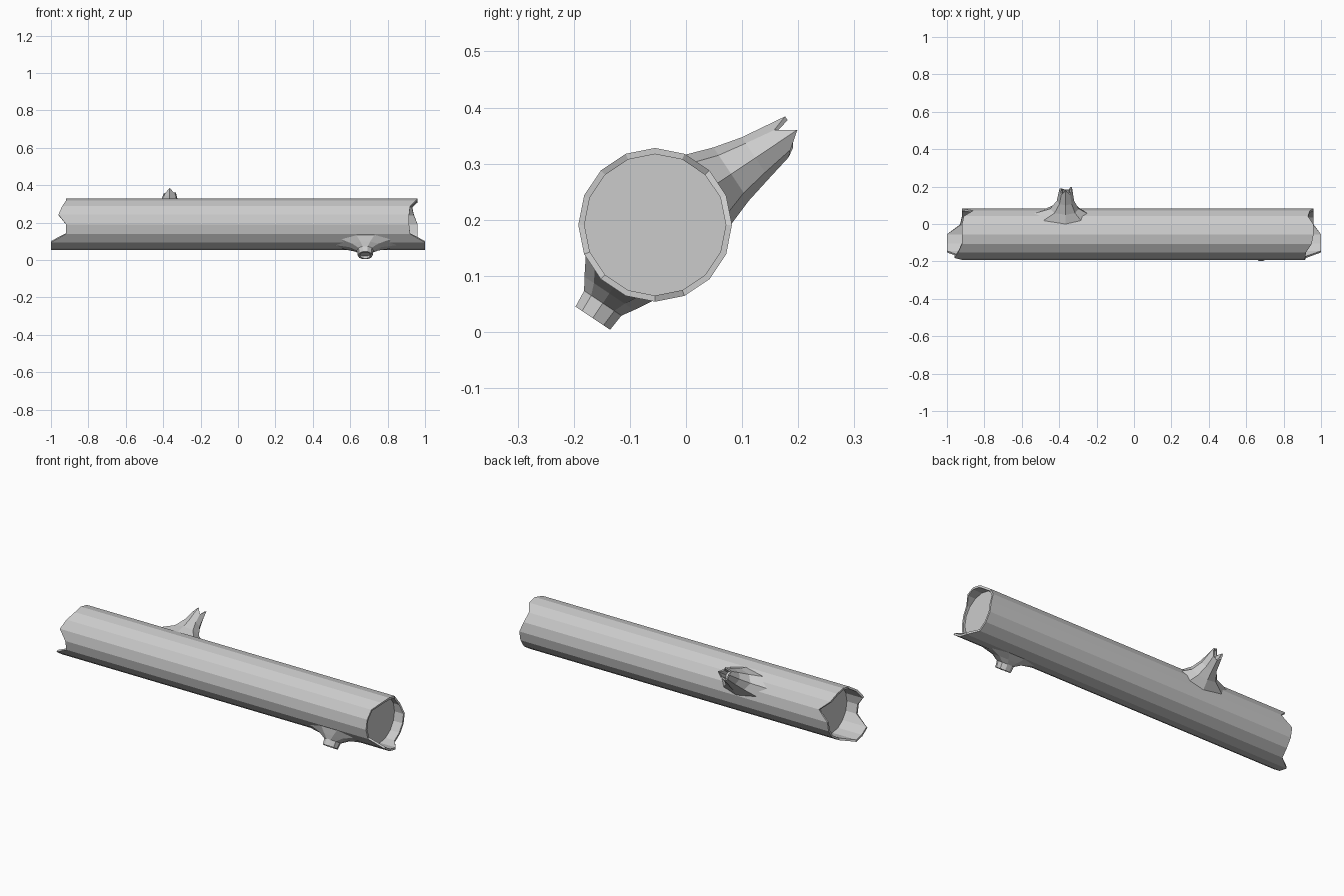
import bpy, bmesh, math
from mathutils import Vector

cube = bpy.data.objects.get("Cube")
if cube:
    bpy.data.objects.remove(cube)

SIDES = 16
RADIUS = 0.137
INNER = 0.126
CENTRE = Vector((0, -0.055, 0.191))

grey = bpy.data.materials.new("bark grey")
grey.use_nodes = True
colour = (0.6, 0.6, 0.6, 1)
grey.diffuse_color = colour
grey.node_tree.nodes["Principled BSDF"].inputs["Base Color"].default_value = colour


def finish(bm, name):
    bmesh.ops.recalc_face_normals(bm, faces=bm.faces)
    mesh = bpy.data.meshes.new(name)
    bm.to_mesh(mesh)
    bm.free()
    mesh.materials.append(grey)
    obj = bpy.data.objects.new(name, mesh)
    bpy.context.scene.collection.objects.link(obj)
    return obj


def loft(rings, name):
    """Skin a list of closed rings and cap both ends."""
    bm = bmesh.new()
    loops = [[bm.verts.new(p) for p in ring] for ring in rings]
    for a, b in zip(loops, loops[1:]):
        n = len(a)
        for i in range(n):
            j = (i + 1) % n
            bm.faces.new((a[i], a[j], b[j], b[i]))
    bm.faces.new(loops[0])
    bm.faces.new(loops[-1])
    return finish(bm, name)


def log_ring(radius, xs):
    """Ring round the log, starting at the top and turning to the back."""
    ring = []
    for k, x in enumerate(xs):
        a = math.tau * k / SIDES
        ring.append(CENTRE + Vector((x, radius * math.sin(a), radius * math.cos(a))))
    return ring


# Log: broken bark edge at each end around a recessed flat core
left_edge = [0.96, 0.96, 0.93, 0.94, 0.96, 0.96, 0.96, 0.96,
             1.0, 1.0, 1.0, 0.92, 0.915, 0.915, 0.92, 0.95]
right_edge = [-0.92, -0.92, -0.91, -0.86, -0.92, -0.92, -0.92, -0.93,
              -1.0, -1.0, -1.0, -0.92, -0.92, -0.96, -0.94, -0.92]
loft([log_ring(INNER, [-0.855] * SIDES),
      log_ring(INNER, right_edge),
      log_ring(RADIUS, right_edge),
      log_ring(RADIUS, left_edge),
      log_ring(INNER, left_edge),
      log_ring(INNER, [0.905] * SIDES)], "log")


def stub(name, cx, side, root, rings, tip, tip_size, depth):
    """Branch stub flaring out of the bark, with a hollow end."""
    phi = math.tau * side / SIDES
    out = Vector((0, math.sin(phi), math.cos(phi)))
    across = Vector((0, math.cos(phi), -math.sin(phi)))
    n = len(tip)
    angles = [math.tau * i / n for i in range(n)]

    def ring(right, left, half, heights):
        pts = []
        for a, h in zip(angles, heights):
            dx = math.cos(a) * (left if math.cos(a) > 0 else right)
            pts.append(CENTRE + Vector((cx + dx, 0, 0))
                       + across * (half * math.sin(a)) + out * h)
        return pts

    right, left, half = root
    on_bark = [math.sqrt(RADIUS ** 2 - (half * math.sin(a)) ** 2) - 0.003 for a in angles]
    sections = [ring(right, left, half, on_bark)]
    for r, l, h, d in rings:
        sections.append(ring(r, l, h, [d] * n))
    rx, rt = tip_size
    sections.append(ring(rx, rx, rt, tip))
    sections.append(ring(rx * 0.75, rx * 0.75, rt * 0.75, tip))
    floor = min(tip) - depth
    sections.append(ring(rx * 0.7, rx * 0.7, rt * 0.7, [floor] * n))
    return loft(sections, name)


# Short sawn stub low on the front
stub("front_stub", 0.68, 9.5, (0.16, 0.17, 0.077),
     [(0.085, 0.085, 0.056, 0.147), (0.044, 0.044, 0.042, 0.168)],
     [0.2] * 10, (0.04, 0.039), 0.012)

# Taller splintered stub high on the back
stub("back_stub", -0.365, 2.5, (0.17, 0.115, 0.075),
     [(0.085, 0.07, 0.057, 0.163), (0.048, 0.045, 0.044, 0.215)],
     [0.305, 0.275, 0.265, 0.28, 0.295, 0.27, 0.30, 0.27], (0.033, 0.032), 0.03)
